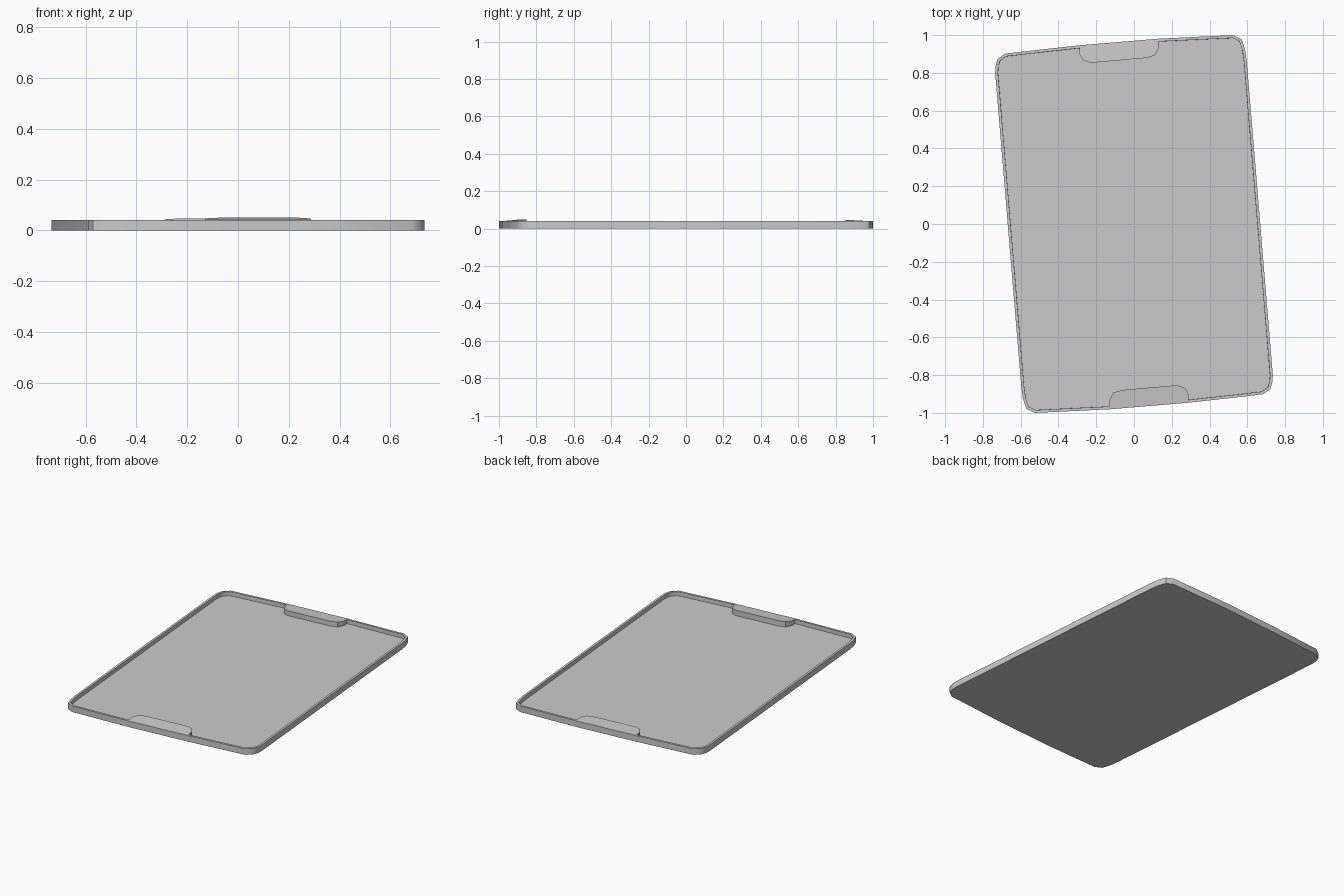
import bpy, bmesh
from mathutils import Vector

if "Cube" in bpy.data.objects:
    bpy.data.objects.remove(bpy.data.objects["Cube"])

RIM, FLOOR = 0.04, 0.014


def spin(points):
    """Turn points half a turn about the centre."""
    return [(-x, -y) for x, y in points]


def prism(bm, points, bottom, top):
    """Closed prism; top is a function of position. Returns the top face."""
    lo = [bm.verts.new((x, y, bottom)) for x, y in points]
    hi = [bm.verts.new((x, y, top(x, y))) for x, y in points]
    n = len(points)
    bm.faces.new(lo[::-1])
    for i in range(n):
        j = (i + 1) % n
        bm.faces.new((lo[i], lo[j], hi[j], hi[i]))
    return bm.faces.new(hi)


def finish(bm, name):
    bmesh.ops.recalc_face_normals(bm, faces=bm.faces)
    mesh = bpy.data.meshes.new(name)
    bm.to_mesh(mesh)
    bm.free()
    obj = bpy.data.objects.new(name, mesh)
    bpy.context.collection.objects.link(obj)
    bpy.ops.object.select_all(action='DESELECT')
    obj.select_set(True)
    bpy.context.view_layer.objects.active = obj
    bpy.ops.object.shade_smooth_by_angle(angle=0.7)
    return obj


# Shallow tray: half the outline, repeated by a half turn (counter-clockwise)
half = [(0.597, 0.86), (0.588, 0.925), (0.57, 0.978), (0.525, 1.0),
        (0.13, 0.981), (-0.29, 0.946), (-0.683, 0.902),
        (-0.722, 0.873), (-0.733, 0.835), (-0.735, 0.80)]
bm = bmesh.new()
top = prism(bm, half + spin(half), 0, lambda x, y: RIM)
bm.normal_update()
bmesh.ops.inset_region(bm, faces=[top], thickness=0.015, use_even_offset=True)
bmesh.ops.inset_region(bm, faces=[top], thickness=0.0005, depth=FLOOR - RIM,
                       use_even_offset=True)
finish(bm, "tray")

# Rounded end tabs, sloping up from the rim toward the middle
tab = [(0.13, 0.98), (-0.29, 0.945), (-0.287, 0.895), (-0.268, 0.867),
       (-0.23, 0.853), (0.065, 0.879), (0.11, 0.893), (0.13, 0.93)]
edge = Vector((0.42, 0.035)).normalized()
normal = Vector((-edge.y, edge.x))
for name, points, rise, sign in (("back_tab", tab, 0.006, 1),
                                 ("front_tab", spin(tab), 0.010, -1)):
    start = Vector(points[0])

    def slope(x, y):
        inward = -sign * (Vector((x, y)) - start).dot(normal)
        return RIM + 0.0004 + rise * inward / 0.1

    bm = bmesh.new()
    prism(bm, points, FLOOR - 0.004, slope)
    finish(bm, name)
